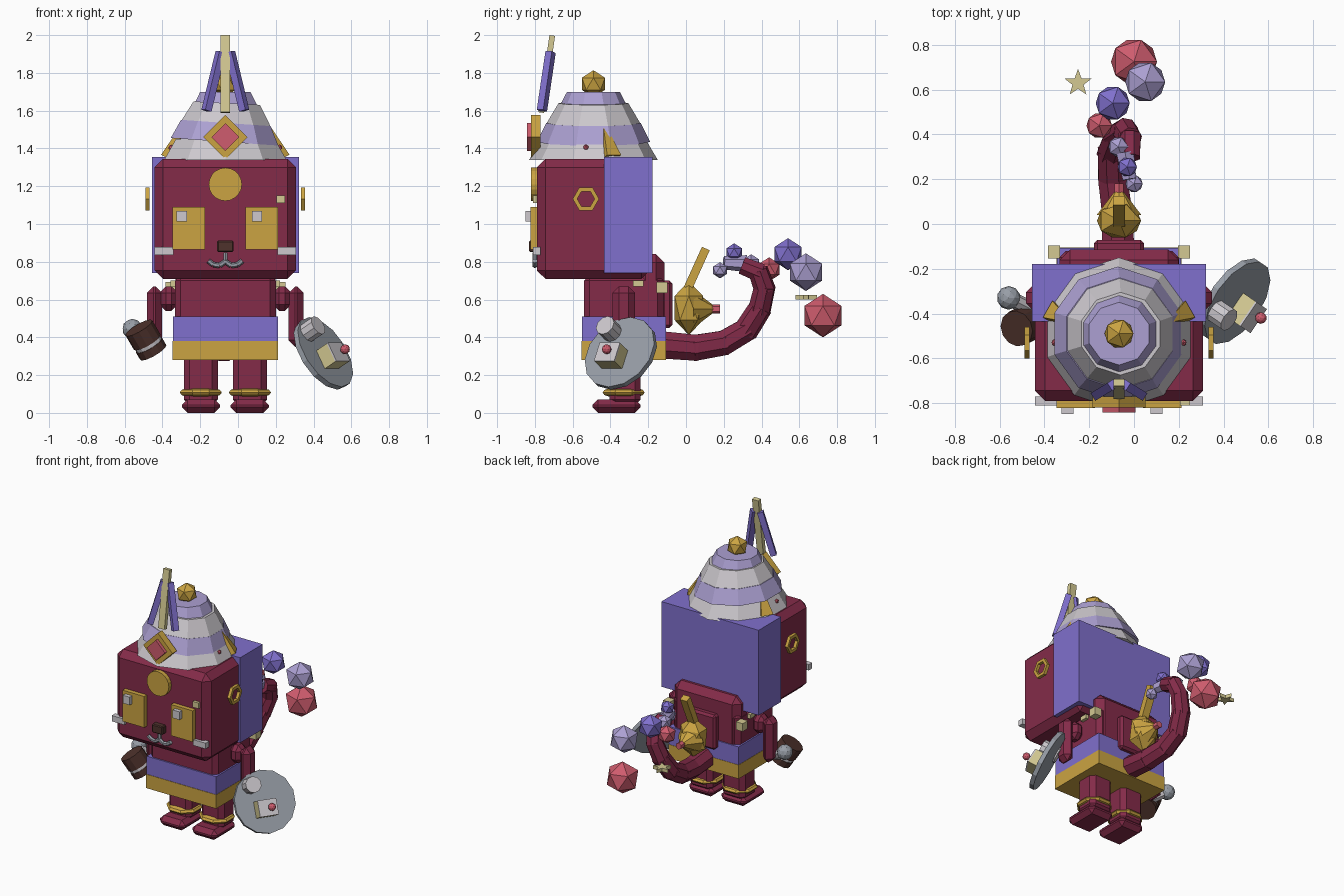
import bpy, bmesh, math
from mathutils import Vector, Matrix

if "Cube" in bpy.data.objects:
    bpy.data.objects.remove(bpy.data.objects["Cube"])

def srgb(*c):
    return [((v / 255 + 0.055) / 1.055) ** 2.4 for v in c] + [1]

MATS = {}
for name, col in dict(maroon=(132, 43, 73), purple=(128, 112, 205), gold=(203, 164, 66),
                      white=(205, 201, 206), lavender=(172, 160, 210), red=(207, 92, 110),
                      grey=(152, 158, 167), beige=(211, 201, 146), brown=(78, 50, 44)).items():
    MATS[name] = bpy.data.materials.new(name)
    MATS[name].diffuse_color = srgb(*col)

CX = -0.067                      # body centre line
HEAD_Y = -0.49

def finish(name, bm, mat, matrix=None):
    if matrix:
        bm.transform(matrix)
    bmesh.ops.recalc_face_normals(bm, faces=bm.faces[:])
    me = bpy.data.meshes.new(name)
    bm.to_mesh(me)
    bm.free()
    me.materials.append(MATS[mat])
    ob = bpy.data.objects.new(name, me)
    bpy.context.collection.objects.link(ob)
    return ob

def box(name, lo, hi, mat, bevel=0.0, rot=None):
    bm = bmesh.new()
    bmesh.ops.create_cube(bm, size=1)
    lo, hi = Vector(lo), Vector(hi)
    bm.transform(Matrix.Diagonal((*(hi - lo), 1)))
    if bevel:
        bmesh.ops.bevel(bm, geom=bm.edges[:], offset=bevel, segments=1, affect='EDGES')
    m = Matrix.Translation((lo + hi) / 2)
    return finish(name, bm, mat, m @ rot if rot else m)

def aim(p0, p1):
    d = Vector(p1) - Vector(p0)
    return Matrix.Translation((Vector(p0) + Vector(p1)) / 2) @ d.to_track_quat('Z', 'Y').to_matrix().to_4x4()

def rod(name, p0, p1, r0, r1, mat, n=8, spin=0.0):
    bm = bmesh.new()
    length = (Vector(p1) - Vector(p0)).length
    bmesh.ops.create_cone(bm, cap_ends=True, segments=n, radius1=r0, radius2=r1, depth=length)
    return finish(name, bm, mat, aim(p0, p1) @ Matrix.Rotation(spin, 4, 'Z'))

def bar(name, p0, p1, w, d, mat):
    """Square bar between two points."""
    bm = bmesh.new()
    bmesh.ops.create_cube(bm, size=1)
    length = (Vector(p1) - Vector(p0)).length
    return finish(name, bm, mat, aim(p0, p1) @ Matrix.Diagonal((w, d, length, 1)))

def gem(name, c, r, mat, scale=(1, 1, 1), sub=1):
    bm = bmesh.new()
    bmesh.ops.create_icosphere(bm, subdivisions=sub, radius=r)
    return finish(name, bm, mat, Matrix.Translation(c) @ Matrix.Diagonal((*scale, 1)))

def lathe(name, profile, n, mat, matrix, closed=True):
    """Rings of (radius, height) joined round the z axis."""
    bm = bmesh.new()
    rings = [[bm.verts.new((r * math.cos(a), r * math.sin(a), z))
              for a in (2 * math.pi * (i + 0.5) / n for i in range(n))] for r, z in profile]
    pairs = list(zip(rings, rings[1:] + rings[:1])) if closed else list(zip(rings, rings[1:]))
    for a, b in pairs:
        for i in range(n):
            j = (i + 1) % n
            bm.faces.new((a[i], a[j], b[j], b[i]))
    if not closed:
        bm.faces.new(rings[0])
        bm.faces.new(rings[-1])
    return finish(name, bm, mat, matrix)

T = Matrix.Translation
def R(deg, axis):
    return Matrix.Rotation(math.radians(deg), 4, axis)

# Head and hair block
box("head", (CX - 0.375, -0.79, 0.71), (CX + 0.375, -0.19, 1.345), "maroon", 0.045)
box("hair_block", (CX - 0.389, -0.435, 0.74), (CX + 0.389, -0.178, 1.355), "purple")

# Torso, belt, back pack
box("torso", (CX - 0.267, -0.54, 0.3), (CX + 0.267, -0.12, 0.73), "maroon", 0.03)
box("sash", (CX - 0.278, -0.55, 0.38), (CX + 0.278, -0.107, 0.51), "purple")
box("belt", (CX - 0.28, -0.553, 0.28), (CX + 0.28, -0.105, 0.38), "gold")
box("pack", (CX - 0.265, -0.26, 0.42), (CX + 0.265, -0.115, 0.84), "maroon", 0.045)
box("pack_panel", (CX - 0.112, -0.15, 0.45), (CX + 0.112, -0.072, 0.7), "maroon", 0.015)

# Face
rod("forehead_disc", (CX, -0.78, 1.21), (CX, -0.82, 1.21), 0.088, 0.088, "gold", 20)
box("nose", (CX - 0.043, -0.83, 0.852), (CX + 0.043, -0.78, 0.912), "brown", 0.006)
rod("mouth_stem", (CX, -0.8, 0.85), (CX, -0.8, 0.8), 0.012, 0.012, "grey", 6)
box("face_patch", (0.205, -0.81, 1.11), (0.25, -0.77, 1.152), "beige")

for s, side in ((-1, "left"), (1, "right")):
    def X(d):
        return CX + s * d
    def sbox(name, a, b, mat, bevel=0.0):
        xs = sorted((X(a[0]), X(b[0])))
        return box(f"{side}_{name}", (xs[0], *a[1:]), (xs[1], *b[1:]), mat, bevel)
    # Eyes, cheeks, mouth
    sbox("eye", (0.107, -0.822, 0.865), (0.28, -0.78, 1.09), "gold")
    gx = -0.298 if s < 0 else 0.1
    box(f"{side}_eye_glint", (gx - 0.027, -0.85, 1.012), (gx + 0.027, -0.82, 1.07), "white")
    sbox("cheek", (0.275, -0.81, 0.835), (0.375, -0.77, 0.877), "white")
    pts = [(0, 0.802), (0.03, 0.78), (0.065, 0.785), (0.09, 0.805)]
    for a, b in zip(pts, pts[1:]):
        rod(f"{side}_mouth", (X(a[0]), -0.8, a[1]), (X(b[0]), -0.8, b[1]), 0.014, 0.014, "grey", 6)
    # Ear ring
    lathe(f"{side}_ear_ring", [(0.046, -0.011), (0.07, -0.011), (0.07, 0.011), (0.046, 0.011)], 6,
          "gold", T((X(0.412), -0.53, 1.133)) @ R(90, 'Y') @ R(0, 'Z'))
    # Legs, anklets, feet
    sbox("leg", (0.04, -0.405, 0.04), (0.22, -0.24, 0.32), "maroon", 0.03)
    sbox("foot", (0.028, -0.495, 0), (0.23, -0.24, 0.072), "maroon", 0.03)
    lathe(f"{side}_anklet", [(0.085, 0.085), (0.118, 0.094), (0.13, 0.108), (0.118, 0.122), (0.085, 0.131)],
          8, "gold", T((X(0.13), -0.33, 0)) @ Matrix.Diagonal((0.93, 0.93, 1, 1)), closed=False)
    # Arms and clasps
    sbox("shoulder", (0.25, -0.385, 0.54), (0.35, -0.275, 0.67), "maroon", 0.035)
    sbox("arm", (0.335, -0.39, 0.35), (0.415, -0.27, 0.67), "maroon", 0.035)
    sbox("back_clasp", (0.264, -0.155, 0.635), (0.318, -0.097, 0.692), "beige")
    sbox("top_clasp", (0.2, -0.28, 0.67), (0.29, -0.225, 0.7), "beige")
    # Hat spikes and studs
    rod(f"{side}_hat_spike", (X(0.285), -0.4, 1.35), (X(0.215), -0.44, 1.545), 0.06, 0.004, "gold", 4, math.pi / 4)
    gem(f"{side}_hat_stud", (X(0.287), -0.53, 1.405), 0.016, "red")
    # Crest bars
    bar(f"{side}_crest", (X(0.1), -0.763, 1.6), (X(0.025), -0.717, 1.91), 0.04, 0.04, "purple")

# Tiered hat
TIERS = [("white", 0.34, 0.275, 1.34, 1.45, 0), ("lavender", 0.3, 0.25, 1.435, 1.535, 4),
         ("white", 0.25, 0.185, 1.53, 1.64, 3), ("lavender", 0.178, 0.14, 1.625, 1.7, 0)]
for i, (mat, r0, r1, z0, z1, tilt) in enumerate(TIERS):
    lathe(f"hat_tier_{i + 1}", [(r0, z0 - 1.5), (r1, z1 - 1.5)], 10, mat,
          T((CX, HEAD_Y, 1.5)) @ R(tilt, 'Y'), closed=False)
gem("hat_jewel", (CX, HEAD_Y, 1.742), 0.072, "gold")

# Hat badge and centre crest
box("badge", (CX - 0.083, -0.82, 1.377), (CX + 0.083, -0.77, 1.543), "gold", 0, R(45, 'Y'))
box("badge_stone", (CX - 0.052, -0.843, 1.408), (CX + 0.052, -0.81, 1.512), "red", 0, R(45, 'Y'))
bar("crest_centre", (CX, -0.766, 1.59), (CX, -0.708, 1.998), 0.05, 0.03, "beige")

# Shield, held square to its own normal
N = Vector((0.72, -0.49, 0.49)).normalized()
C = Vector((0.452, -0.345, 0.315))
rod("shield", C - N * 0.015, C + N * 0.015, 0.212, 0.212, "grey", 14)
H = Vector((0.36, -0.385, 0.42))
rod("shield_grip", H - N * 0.03, H + N * 0.09, 0.055, 0.055, "white", 10)
B = Vector((0.478, -0.38, 0.285))
bar("shield_block", B - N * 0.03, B + N * 0.07, 0.13, 0.11, "beige")
bar("shield_block_face", B + N * 0.07, B + N * 0.079, 0.13, 0.11, "white")
gem("shield_stud", (0.567, -0.42, 0.337), 0.026, "red", sub=2)

# Mallet in the other hand
A, D = Vector((-0.51, -0.46, 0.425)), Vector((0.07, 0.035, -0.12)).normalized()
for nm, a, b, r, mat in (("mallet_head", -0.03, 0.06, 0.082, "brown"), ("mallet_band", 0.06, 0.08, 0.076, "white"),
                         ("mallet_end", 0.08, 0.125, 0.08, "brown")):
    rod(nm, A + D * a, A + D * b, r, r, mat, 12)
rod("mallet_handle", (-0.56, -0.33, 0.45), (-0.46, -0.38, 0.38), 0.035, 0.035, "white", 8)
gem("mallet_knob", (-0.56, -0.33, 0.445), 0.053, "grey", sub=2)

# Segmented tail
TAIL = [(-0.07, -0.13, 0.36), (-0.075, 0.05, 0.345), (-0.095, 0.2, 0.37), (-0.1, 0.32, 0.44), (-0.075, 0.39, 0.55),
        (-0.04, 0.415, 0.66), (-0.02, 0.385, 0.745), (-0.02, 0.31, 0.775)]
for i, (a, b) in enumerate(zip(TAIL, TAIL[1:])):
    a, b = Vector(a), Vector(b)
    e = (b - a).normalized() * 0.015
    r = 0.078 - 0.004 * i
    rod(f"tail_{i + 1}", a - e, b + e, r, r - 0.004, "maroon", 8, math.pi / 8)
rod("tail_tip", (-0.04, 0.32, 0.79), (-0.02, 0.2, 0.795), 0.045, 0.035, "lavender", 6)

# Floating gems and star
for nm, c, r, mat in (("big_red", (0, 0.725, 0.515), 0.115, "red"), ("big_lavender", (0.05, 0.635, 0.745), 0.1, "lavender"),
                      ("big_purple", (-0.095, 0.54, 0.84), 0.085, "purple"), ("mid_red", (-0.155, 0.44, 0.76), 0.064, "red"),
                      ("small_purple", (-0.03, 0.255, 0.85), 0.048, "purple"),
                      ("mid_lavender", (-0.07, 0.345, 0.79), 0.05, "lavender"),
                      ("small_lavender", (0, 0.18, 0.755), 0.043, "lavender")):
    gem(nm + "_gem", c, r, mat)
bm = bmesh.new()
rim = [bm.verts.new((r * math.sin(k * math.pi / 5), r * math.cos(k * math.pi / 5), 0))
       for k in range(10) for r in [0.063 if k % 2 == 0 else 0.026]]
up = bmesh.ops.extrude_face_region(bm, geom=[bm.faces.new(rim)])["geom"]
bmesh.ops.translate(bm, vec=(0, 0, 0.025), verts=[v for v in up if isinstance(v, bmesh.types.BMVert)])
finish("star", bm, "beige", T((-0.25, 0.63, 0.6)))

# Gold rattle on the back
gem("rattle_body", (CX, 0.015, 0.555), 0.11, "gold", (1, 0.8, 1.3))
rod("rattle_spout", (CX, 0.04, 0.55), (CX, 0.145, 0.55), 0.1, 0.02, "gold", 8)
rod("rattle_tip", (CX, 0.13, 0.55), (CX, 0.18, 0.55), 0.024, 0.024, "red", 6)
bar("rattle_handle", (CX, 0.01, 0.66), (CX, 0.105, 0.87), 0.055, 0.045, "gold")

for m in bpy.data.materials:
    if m.users and not m.is_grease_pencil:
        m.use_nodes = True
        m.node_tree.nodes["Principled BSDF"].inputs["Base Color"].default_value = m.diffuse_color
